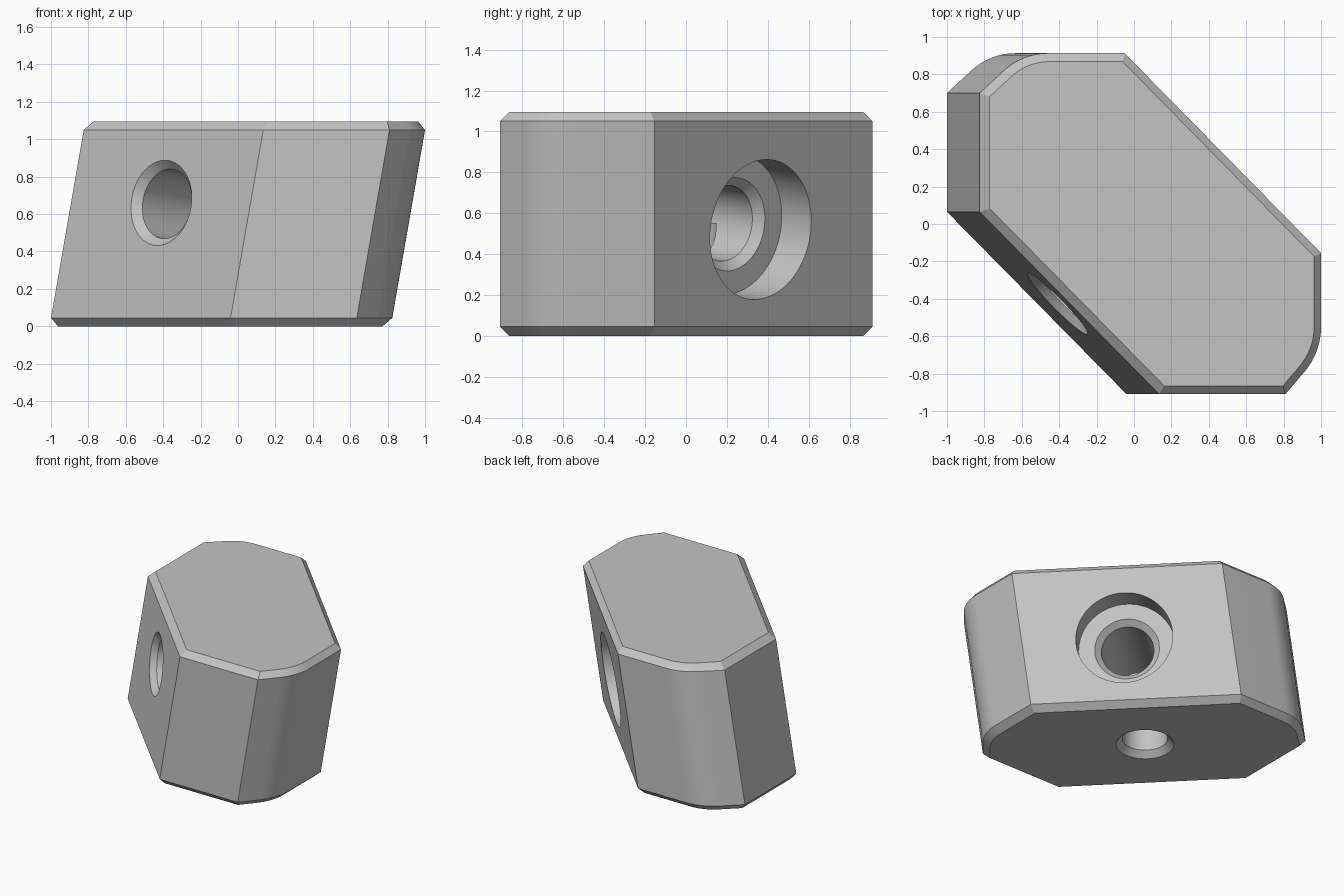
import bpy, bmesh, math
from mathutils import Vector

if "Cube" in bpy.data.objects:
    bpy.data.objects.remove(bpy.data.objects["Cube"])

HEIGHT, BEVEL, LEAN = 1.095, 0.045, 0.174

grey = bpy.data.materials.new("light_grey")
grey.use_nodes = True
colour = (0.55, 0.55, 0.55, 1)
grey.diffuse_color = colour
grey.node_tree.nodes["Principled BSDF"].inputs["Base Color"].default_value = colour


def make_object(name, bm):
    bmesh.ops.recalc_face_normals(bm, faces=bm.faces)
    mesh = bpy.data.meshes.new(name)
    bm.to_mesh(mesh)
    bm.free()
    mesh.materials.append(grey)
    obj = bpy.data.objects.new(name, mesh)
    bpy.context.collection.objects.link(obj)
    return obj


def loft(rings):
    """Closed solid through a list of equal-length point rings."""
    bm = bmesh.new()
    loops = [[bm.verts.new(p) for p in ring] for ring in rings]
    n = len(loops[0])
    for a, b in zip(loops, loops[1:]):
        for i in range(n):
            j = (i + 1) % n
            bm.faces.new((a[i], a[j], b[j], b[i]))
    bm.faces.new(loops[0][::-1])
    bm.faces.new(loops[-1])
    return bm


def fillet(before, corner, after, tangent, steps=12):
    """Round one corner with an arc that meets both sides smoothly."""
    u, v = (before - corner).normalized(), (after - corner).normalized()
    half = u.angle(v) / 2
    radius = tangent * math.tan(half)
    centre = corner + (u + v).normalized() * (tangent / math.cos(half))
    start, end = corner + u * tangent - centre, corner + v * tangent - centre
    sweep = math.pi - 2 * half
    return [centre + (start * math.sin(sweep * (1 - k / steps))
                      + end * math.sin(sweep * k / steps)) / math.sin(sweep)
            for k in range(steps + 1)]


def inset(points, d):
    """Move a counter-clockwise outline inwards by d."""
    result = []
    for i, p in enumerate(points):
        a = (p - points[i - 1]).normalized()
        b = (points[(i + 1) % len(points)] - p).normalized()
        na, nb = Vector((-a.y, a.x)), Vector((-b.y, b.x))
        result.append(p + (na + nb) * (d / (1 + na.dot(nb))))
    return result


def lathe(name, origin, axis, profile, sides=64):
    """Turned cutter from (distance, radius) pairs along an axis."""
    turn = Vector(axis).to_track_quat('Z', 'Y')
    rings = []
    for t, r in profile:
        rings.append([Vector(origin) + turn @ Vector((
            r * math.cos(math.tau * k / sides),
            r * math.sin(math.tau * k / sides), t)) for k in range(sides)])
    cutter = make_object(name, loft(rings))
    cutter.hide_render = True
    return cutter


# Leaning block: eight-sided outline with two rounded corners
P = [Vector(p) for p in ((-0.825, 0.065), (0.135, -0.91), (0.81, -0.91),
                         (1.0, -0.685), (1.0, -0.155), (-0.05, 0.913),
                         (-0.595, 0.913), (-0.825, 0.70))]
outline = []
for i, p in enumerate(P):
    if i in (3, 6):
        outline += fillet(P[i - 1], p, P[i + 1], 0.135)
    else:
        outline.append(p)


def level(points, z):
    return [(p.x + LEAN * (z - HEIGHT + BEVEL), p.y, z) for p in points]


small = inset(outline, BEVEL)
block = make_object("leaning_block", loft([
    level(small, 0), level(outline, BEVEL),
    level(outline, HEIGHT - BEVEL), level(small, HEIGHT)]))

# Counterbored cross hole, square to the two long faces
L = 1.14
cross_hole = lathe("cross_hole_cutter", (-0.41, -0.426, 0.66), (0.7085, 0.695, -0.123), [
    (-0.05, 0.28), (0.043, 0.187), (L - 0.253, 0.187), (L - 0.21, 0.23),
    (L - 0.21, 0.345), (L + 0.15, 0.345)])

# Countersunk hole from below, meeting the cross hole
base_hole = lathe("base_hole_cutter", (-0.11, -0.01, 0), (0, 0, 1), [
    (-0.05, 0.255), (0.045, 0.16), (0.55, 0.16)])

bpy.context.view_layer.objects.active = block
for cutter in (cross_hole, base_hole):
    mod = block.modifiers.new(cutter.name, 'BOOLEAN')
    mod.operation = 'DIFFERENCE'
    mod.solver = 'EXACT'
    mod.object = cutter
    bpy.ops.object.modifier_apply(modifier=mod.name)
    bpy.data.objects.remove(cutter)

# Smooth the curved walls, keep the edges crisp
bpy.ops.object.select_all(action='DESELECT')
block.select_set(True)
bpy.ops.object.shade_smooth_by_angle(angle=math.radians(20))
